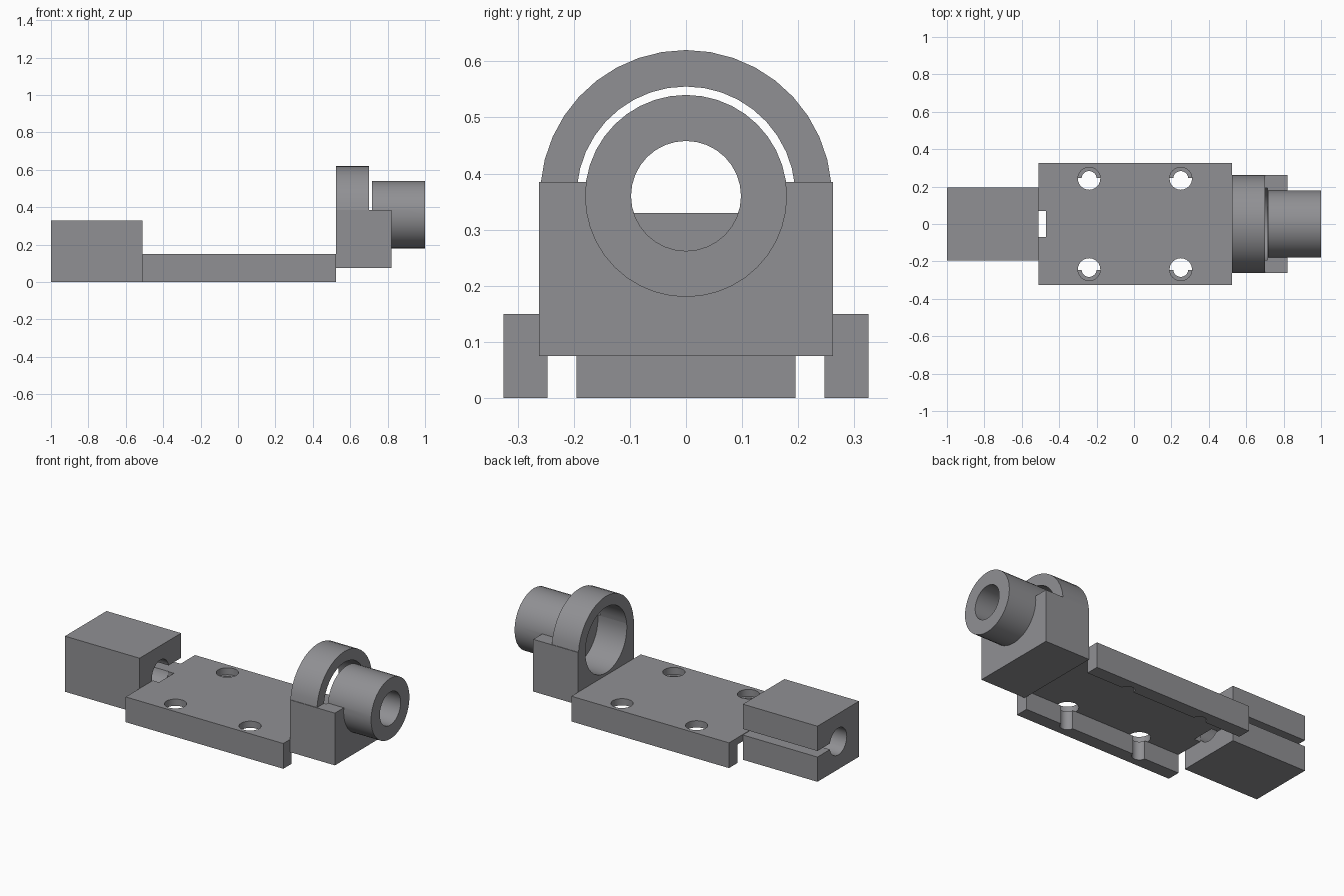
import bpy, bmesh, math
from mathutils import Matrix

if "Cube" in bpy.data.objects:
    bpy.data.objects.remove(bpy.data.objects["Cube"])

grey = bpy.data.materials.new("steel grey")
grey.diffuse_color = (0.28, 0.28, 0.295, 1)
grey.use_nodes = True
grey.node_tree.nodes["Principled BSDF"].inputs["Base Color"].default_value = grey.diffuse_color


def new_object(name, bm):
    bmesh.ops.recalc_face_normals(bm, faces=bm.faces)
    mesh = bpy.data.meshes.new(name)
    bm.to_mesh(mesh)
    bm.free()
    mesh.materials.append(grey)
    obj = bpy.data.objects.new(name, mesh)
    bpy.context.collection.objects.link(obj)
    return obj


def box(name, x0, x1, y0, y1, z0, z1):
    bm = bmesh.new()
    bmesh.ops.create_cube(bm, size=1)
    bmesh.ops.scale(bm, vec=(x1 - x0, y1 - y0, z1 - z0), verts=bm.verts)
    bmesh.ops.translate(bm, vec=((x0 + x1) / 2, (y0 + y1) / 2, (z0 + z1) / 2), verts=bm.verts)
    return new_object(name, bm)


def cylinder(name, axis, radius, a, b, c0, c1, segments=32):
    """Cylinder from c0 to c1 along x (centre y=a, z=b) or z (centre x=a, y=b)."""
    bm = bmesh.new()
    bmesh.ops.create_cone(bm, cap_ends=True, segments=segments, radius1=radius,
                          radius2=radius, depth=c1 - c0)
    mid = (c0 + c1) / 2
    if axis == "x":
        bmesh.ops.rotate(bm, matrix=Matrix.Rotation(math.pi / 2, 3, "Y"), verts=bm.verts)
        bmesh.ops.translate(bm, vec=(mid, a, b), verts=bm.verts)
    else:
        bmesh.ops.translate(bm, vec=(a, b, mid), verts=bm.verts)
    return new_object(name, bm)


def extrude_x(name, profile, x0, x1):
    bm = bmesh.new()
    face = bm.faces.new([bm.verts.new((x0, y, z)) for y, z in profile])
    result = bmesh.ops.extrude_face_region(bm, geom=[face])
    moved = [v for v in result["geom"] if isinstance(v, bmesh.types.BMVert)]
    bmesh.ops.translate(bm, vec=(x1 - x0, 0, 0), verts=moved)
    return new_object(name, bm)


def combine(obj, others, operation="DIFFERENCE"):
    """Apply booleans in turn and remove the helper objects."""
    for other in others:
        mod = obj.modifiers.new("cut", "BOOLEAN")
        mod.operation = operation
        mod.object = other
        mod.solver = "EXACT"
        graph = bpy.context.evaluated_depsgraph_get()
        mesh = bpy.data.meshes.new_from_object(obj.evaluated_get(graph))
        obj.modifiers.clear()
        obj.data = mesh
        bpy.data.objects.remove(other)


# Bed: thin top with two side rails, drawn as one channel section
W, RAIL, TOP, UNDER = 0.325, 0.247, 0.15, 0.11
bed = extrude_x("mounting_bed",
                [(-W, 0), (-RAIL, 0), (-RAIL, UNDER), (RAIL, UNDER),
                 (RAIL, 0), (W, 0), (W, TOP), (-W, TOP)], -0.51, 0.525)

# Screw holes: wide through the top, narrow half-round down the rails
cuts = [box("notch", -0.6, -0.47, -0.07, 0.07, -0.1, 0.3)]
for x in (-0.24, 0.25):
    for y in (-0.243, 0.243):
        cuts.append(cylinder("wide_hole", "z", 0.06, x, y, UNDER - 0.001, 0.3, 24))
        cuts.append(cylinder("narrow_hole", "z", 0.04, x, y, -0.1, 0.2, 24))
combine(bed, cuts)

# Clamp block: bored along its length and split on the back side
clamp = box("clamp_block", -1.0, -0.51, -0.195, 0.195, 0, 0.33)
combine(clamp, [cylinder("clamp_bore", "x", 0.08, 0, 0.165, -1.1, -0.4),
                box("clamp_slot", -1.1, -0.4, 0, 0.3, 0.147, 0.183)])

# Housing: block and barrel joined, with a wide rear bore and a narrow front bore
CZ = 0.36
housing = box("bearing_housing", 0.525, 0.82, -0.262, 0.262, 0.075, 0.385)
combine(housing, [cylinder("wide_bore", "x", 0.195, 0, CZ, 0.4, 0.715, 40)])
combine(housing, [cylinder("barrel", "x", 0.18, 0, CZ, 0.7151, 1.0, 40)], "UNION")
combine(housing, [cylinder("narrow_bore", "x", 0.098, 0, CZ, 0.4, 1.1)])

# Arch: half ring over the wide bore
STEPS = 18
START = math.radians(5)
angles = [START + (math.pi - 2 * START) * i / STEPS for i in range(STEPS + 1)]
ring = [(0.26 * math.cos(a), CZ + 0.26 * math.sin(a)) for a in angles]
ring += [(0.195 * math.cos(a), CZ + 0.195 * math.sin(a)) for a in reversed(angles)]
arch = extrude_x("arch", ring, 0.525, 0.70)

# Smooth round surfaces, keep machined edges sharp
for obj in (bed, clamp, housing, arch):
    bpy.ops.object.select_all(action="DESELECT")
    obj.select_set(True)
    bpy.context.view_layer.objects.active = obj
    bpy.ops.object.shade_smooth_by_angle(angle=math.radians(35))
